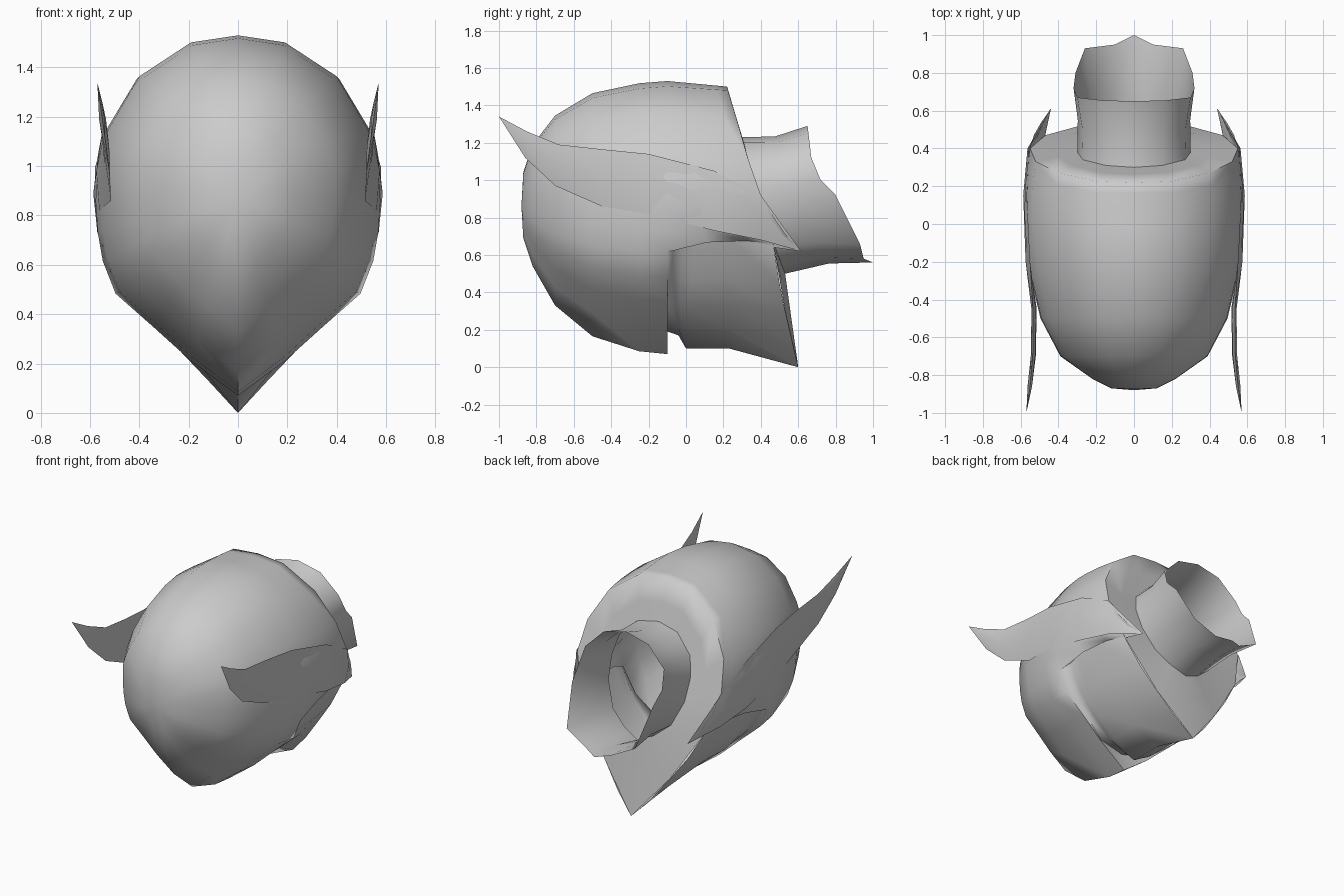
import bpy, bmesh, math
from mathutils import Vector as V

if "Cube" in bpy.data.objects:
    bpy.data.objects.remove(bpy.data.objects["Cube"])


def sheet(name, grids, angle):
    """Skin grids of half-model points, weld them and mirror across x = 0."""
    bm = bmesh.new()
    for rows in grids:
        grid = [[bm.verts.new(p) for p in row] for row in rows]
        for a, b in zip(grid, grid[1:]):
            for i in range(len(a) - 1):
                bm.faces.new((a[i], a[i + 1], b[i + 1], b[i]))
    bmesh.ops.remove_doubles(bm, verts=bm.verts, dist=0.0005)
    bmesh.ops.recalc_face_normals(bm, faces=bm.faces)
    # make faces look outwards from the middle of the helmet
    c = V((0, 0, 0.85))
    if sum((f.calc_center_median() - c).dot(f.normal) * f.calc_area() for f in bm.faces) < 0:
        bmesh.ops.reverse_faces(bm, faces=bm.faces)
    me = bpy.data.meshes.new(name)
    bm.to_mesh(me)
    bm.free()
    ob = bpy.data.objects.new(name, me)
    bpy.context.collection.objects.link(ob)
    bpy.ops.object.select_all(action='DESELECT')
    ob.select_set(True)
    bpy.context.view_layer.objects.active = ob
    m = ob.modifiers.new("mirror", 'MIRROR')
    m.merge_threshold = 0.001
    bpy.ops.object.modifier_apply(modifier=m.name)
    bpy.ops.object.shade_smooth_by_angle(angle=math.radians(angle))


def blend(a, b, t):
    return [V(p).lerp(V(q), t) for p, q in zip(a, b)]


# Half outline of the face shell: rounded crown, pointed chin
outline = [(0, 1), (.33, .955), (.69, .74), (.91, .4), (.99, .2), (1, -.05),
           (.985, -.2), (.95, -.34), (.86, -.5), (.6, -.66), (.33, -.83), (0, -1)]


def section(y, top, bottom, width):
    mid = bottom + (top - bottom) * 0.566
    return [V((x * width, y, mid + (t * (top - mid) if t > 0 else t * (mid - bottom))))
            for x, t in outline]


# Face shell, front pole to the cheek edge
stations = [(-.88, .86, .86, 0), (-.87, 1.04, .69, .12), (-.82, 1.19, .54, .22),
            (-.7, 1.345, .33, .39), (-.5, 1.465, .165, .495),
            (-.25, 1.518, .085, .555), (-.1, 1.53, .07, .577)]
face = [section(*s) for s in stations]

# Crown, continuing the shell to its slanted back rim
rim = [(0, .22, 1.5), (.19, .225, 1.48), (.4, .27, 1.33), (.52, .33, 1.12),
       (.55, .4, .92), (.53, .47, .8), (.49, .54, .7), (.44, .61, .62)]
start = face[-1][:8]
crown = [start]
for t in (.3, .6, .82):
    row = blend(start, rim, t)
    for p in row:
        p.x *= 1 + .13 * t * (1 - t)
    row[7].z += .24 * t * (1 - t)
    row[6].z += .08 * t * (1 - t)
    crown.append(row)
crown.append(rim)

# Jaw, dipping in behind the face shell, with a pointed keel at the back
jaw_back = [(.47, .47, .64), (.36, .5, .45), (.25, .53, .3), (.12, .57, .13), (0, .6, 0)]
jaw = [
    face[-1][7:],
    [(.53, -.07, .64), (.44, -.08, .47), (.31, -.1, .35), (.18, -.12, .24), (0, -.125, .2)],
    [(.51, -.03, .66), (.42, -.03, .46), (.3, -.03, .32), (.17, -.04, .21), (0, -.04, .17)],
    [(.51, .05, .69), (.43, .03, .47), (.31, .01, .32), (.16, 0, .2), (0, 0, .1)],
    [(.51, .23, .69), (.43, .23, .48), (.31, .23, .33), (.16, .23, .2), (0, .23, .1)],
    jaw_back]
# Underside lip joining the crown's lower edge to the jaw
lip = [[row[7] for row in crown], [jaw[i][0] for i in (0, 3, 4, 4, 5)]]

# Back plate, between the shell rim and the neck opening
neck = [(0, .3, 1.23), (.15, .31, 1.2), (.27, .34, 1.08), (.3, .38, .95),
        (.29, .43, .8), (.22, .48, .64), (.11, .51, .55), (0, .53, .5)]
plate_edge = rim[:5] + [jaw_back[0], jaw_back[2], jaw_back[4]]
plate = [plate_edge, blend(plate_edge, neck, .55), neck]
sheet("helmet_shell", [face, crown, jaw, lip, plate], 70)

# Flared open neck collar
mouth = [(0, .65, 1.29), (.17, .655, 1.25), (.3, .67, 1.12), (.32, .72, 1.0),
         (.31, .8, .92), (.26, .93, .66), (.1, .95, .58), (0, 1.0, .56)]
waist = blend(neck, mouth, .5)
for p in waist:
    p.x *= .96
    p.z = .88 + (p.z - .88) * .93
sheet("neck_collar", [[neck, waist, mouth]], 60)

# Side blades sweeping forward from the cheeks to a raised tip
upper = [(.57, -1, 1.34), (.55, -.85, 1.26), (.535, -.68, 1.19), (.535, -.45, 1.165),
         (.55, -.2, 1.14), (.567, .15, 1.05), (.557, .4, .92), (.44, .615, .62)]
lower = [(.57, -1, 1.34), (.54, -.86, 1.12), (.52, -.7, .97), (.515, -.45, .86),
         (.562, -.2, .82), (.57, .15, .73), (.535, .4, .68), (.44, .615, .62)]
blade = []
for i, (a, b) in enumerate(zip(upper, lower)):
    mid = V(a).lerp(V(b), .5)
    bulge = 0 if i in (0, 7) else .018
    blade.append([a, mid + V((bulge, 0, 0)), b, mid - V((bulge * .3, 0, 0)), a])
sheet("side_blades", [blade], 60)
